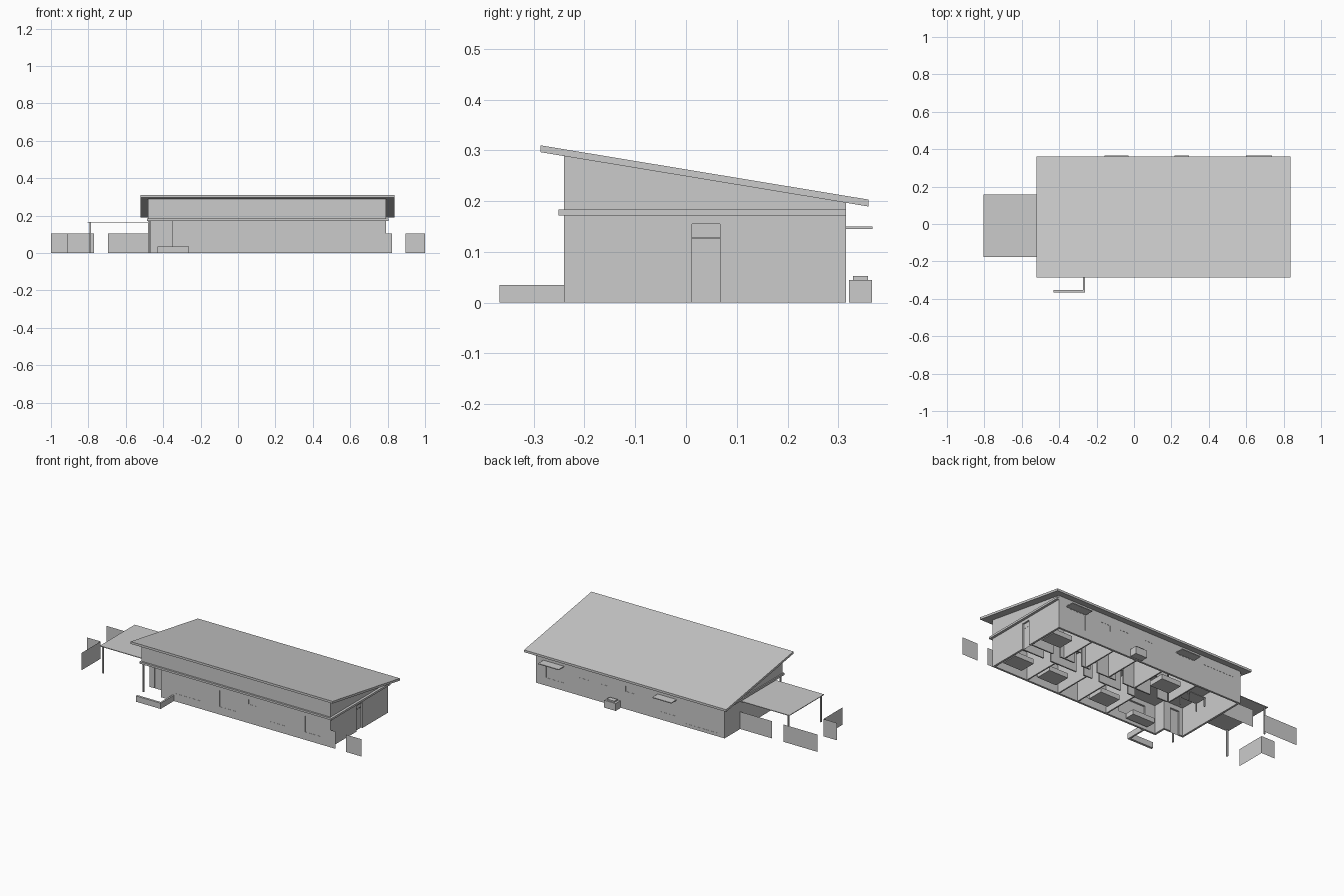
import bpy

if "Cube" in bpy.data.objects:
    bpy.data.objects.remove(bpy.data.objects["Cube"])

def make(name, verts, faces):
    me = bpy.data.meshes.new(name)
    me.from_pydata(verts, [], faces)
    ob = bpy.data.objects.new(name, me)
    bpy.context.collection.objects.link(ob)
    return ob

def boxes(name, *bs):
    """One object from boxes given as (x0, x1, y0, y1, z0, z1)."""
    verts, faces = [], []
    for x0, x1, y0, y1, z0, z1 in bs:
        n = len(verts)
        verts += [(x, y, z) for z in (z0, z1) for x, y in ((x0, y0), (x1, y0), (x1, y1), (x0, y1))]
        quads = [(3, 2, 1, 0), (4, 5, 6, 7)] + [(i, (i + 1) % 4, (i + 1) % 4 + 4, i + 4) for i in range(4)]
        faces += [tuple(n + i for i in q) for q in quads]
    return make(name, verts, faces)

def prism(name, profile, x0, x1):
    """Extrude a (y, z) profile along x."""
    n = len(profile)
    verts = [(x, y, z) for x in (x0, x1) for y, z in profile]
    faces = [tuple(reversed(range(n))), tuple(range(n, 2 * n))]
    faces += [(i, (i + 1) % n, (i + 1) % n + n, i + n) for i in range(n)]
    return make(name, verts, faces)

def panel(name, p, q, z0=0, z1=0.105):
    """Thin upright panel between two plan points."""
    return make(name, [(*p, z0), (*q, z0), (*q, z1), (*p, z1)], [(0, 1, 2, 3)])

def wall(name, axis, c0, c1, a, b, holes=(), pane=None, top=0.172):
    """Wall along an axis with cut openings (a0, a1, z0, z1); pane = glass plane position."""
    def span(a0, a1, d0, d1, z0, z1):
        return (a0, a1, d0, d1, z0, z1) if axis == 'x' else (d0, d1, a0, a1, z0, z1)
    ob = boxes(name, span(a, b, c0, c1, 0, top))
    if holes:
        cut = boxes(name + "_cutter", *[span(h[0], h[1], c0 - .02, c1 + .02, h[2], h[3]) for h in holes])
        cut.hide_render = True
        cut.display_type = 'WIRE'
        mod = ob.modifiers.new("openings", 'BOOLEAN')
        mod.operation, mod.solver, mod.object = 'DIFFERENCE', 'EXACT', cut
    if pane is not None:
        for i, (a0, a1, z0, z1) in enumerate(holes):
            ends = ((a1, pane), (a0, pane)) if pane > 0 else ((a0, pane), (a1, pane))
            panel(f"{name}_pane_{i}", *ends, max(z0, 0), z1)
    return ob

L, R, F, B, T = -0.48, 0.79, -0.24, 0.315, 0.012

# Outer walls with windows
wall("front_wall", 'x', F, F + T, -0.35, R,
     [(-.27, -.085, .048, .145), (.045, .155, .048, .145), (.24, .29, .115, .145),
      (.385, .49, .048, .145), (.62, .725, .048, .145)], F + .001)
wall("back_wall", 'x', B - T, B, L, R,
     [(.605, .72, .048, .142), (.43, .495, .108, .142), (.305, .365, .108, .142),
      (.125, .185, .108, .142), (-.155, -.05, .048, .142), (-.435, -.22, .02, .145)], B - .001)
wall("right_wall", 'y', R - T, R, F + T, B - T, [(.012, .067, -.01, .155)])
wall("left_wall", 'y', L, L + T, -0.165, B - T)

# Side door with transom
panel("side_door", (R - .01, .012), (R - .01, .067), 0, .126)
panel("door_transom", (R - .01, .012), (R - .01, .067), .127, .155)

# Entrance recess
wall("porch_back_wall", 'x', -.165, -.153, L + T, -.35, [(-.445, -.385, -.01, .145)], -.164)
wall("porch_side_wall", 'y', -.35, -.338, F + T, -.153)
boxes("porch_post", (-.474, -.466, -.24, -.232, 0, .172))

# Ceiling slab, upper storey block and sloped roof
boxes("ceiling_band", (-.487, .805, -.251, B, .172, .184))
def slope(y):
    return .31 - .1654 * (y + .287)
prism("upper_walls", [(F, .184), (B, .184), (B, slope(B) - .0135), (F, slope(F) - .0135)], L, R)
prism("roof", [(-.287, slope(-.287) - .0135), (.36, slope(.36) - .0135),
               (.36, slope(.36)), (-.287, .31)], -.522, .837)

# Interior partitions
door = lambda x: (x, x + .05, -.01, .13)
wall("hall_front_partition", 'x', .002, .01, .0, R - T, [door(.05), door(.25), door(.36), door(.59)])
wall("hall_back_partition", 'x', .07, .078, -.17, R - T, [door(-.1), door(.14), door(.32), door(.43), door(.58)])
for i, x in enumerate((0, .2, .335, .555)):
    wall(f"front_partition_{i}", 'y', x - .004, x + .004, F + T, .002)
for i, x in enumerate((-.18, .06, .24, .4, .55)):
    wall(f"back_partition_{i}", 'y', x - .004, x + .004, .078, B - T)

# Furniture: beds, sofa, table and counter
for i, (x, y) in enumerate(((.7, -.13), (.46, -.13), (.1, -.13), (.7, .19), (-.06, .19))):
    boxes(f"bed_{i}", (x - .065, x + .065, y - .05, y + .05, .006, .035))
boxes("sofa", (-.27, -.12, -.21, -.15, .006, .035))
boxes("table_top", (-.36, -.24, .09, .17, .05, .055))
for i, (x, y) in enumerate(((-.355, .095), (-.245, .095), (-.355, .165), (-.245, .165))):
    boxes(f"table_leg_{i}", (x - .003, x + .003, y - .003, y + .003, 0, .05))

# Window awnings on the back
for i, (x0, x1) in enumerate(((.6, .738), (-.158, -.03))):
    boxes(f"window_awning_{i}", (x0, x1, B, .367, .145, .15))

# Outdoor unit with cap
boxes("outdoor_unit", (.217, .294, .321, .366, 0, .045))
boxes("outdoor_unit_cap", (.23, .28, .329, .359, .045, .053))

# Carport
boxes("carport_roof", (-.805, L, -.177, .158, .163, .167))
for i, y in enumerate((-.165, .147)):
    boxes(f"carport_post_{i}", (-.795, -.787, y - .004, y + .004, 0, .163))

# Low garden wall
boxes("garden_wall_front", (-.43, -.263, -.367, -.353, 0, .035))
boxes("garden_wall_side", (-.273, -.263, -.353, F, 0, .035))

# Fence panels
for i, (p, q) in enumerate((((-1, .165), (-.77, .165)), ((-.695, .165), (L, .165)),
                            ((-1, -.02), (-.91, -.02)), ((-.91, -.205), (-.91, -.02)),
                            ((R, F), (.823, F)), ((.895, F), (1, F)))):
    panel(f"fence_panel_{i}", p, q)
